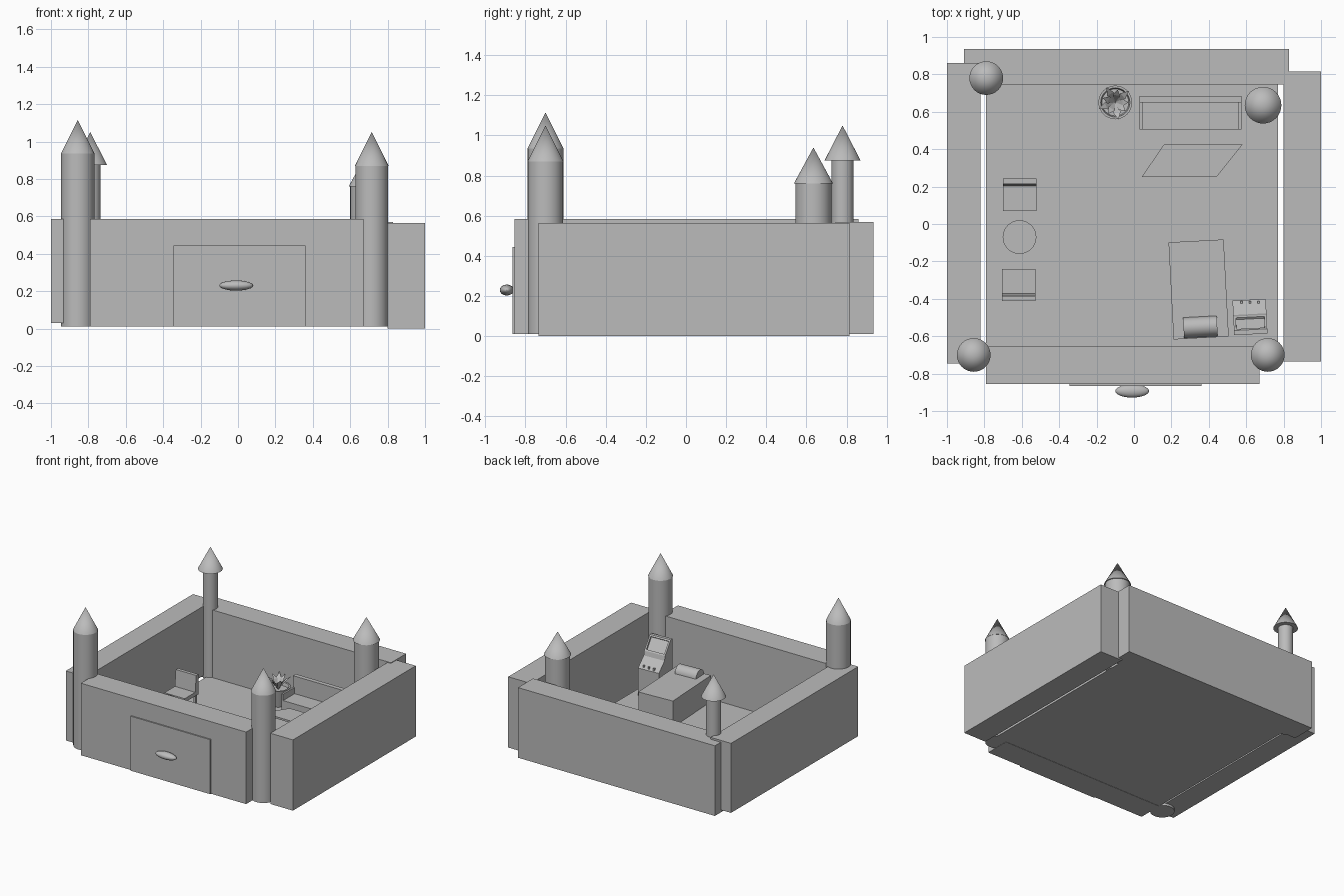
import bpy, bmesh, math
from mathutils import Matrix, Vector

if "Cube" in bpy.data.objects:
    bpy.data.objects.remove(bpy.data.objects["Cube"], do_unlink=True)

stone = bpy.data.materials.new("stone_grey")
stone.use_nodes = True
GREY = (0.5, 0.5, 0.5, 1)
stone.diffuse_color = GREY
stone.node_tree.nodes["Principled BSDF"].inputs["Base Color"].default_value = GREY


def finish(name, bm, smooth=False, turn=0):
    bmesh.ops.recalc_face_normals(bm, faces=bm.faces)
    if turn:
        mid = sum((v.co for v in bm.verts), Vector()) / len(bm.verts)
        bmesh.ops.rotate(bm, verts=bm.verts, cent=mid,
                         matrix=Matrix.Rotation(math.radians(turn), 3, "Z"))
    mesh = bpy.data.meshes.new(name)
    bm.to_mesh(mesh)
    bm.free()
    mesh.materials.append(stone)
    ob = bpy.data.objects.new(name, mesh)
    bpy.context.collection.objects.link(ob)
    if smooth:
        bpy.ops.object.select_all(action="DESELECT")
        ob.select_set(True)
        bpy.context.view_layer.objects.active = ob
        bpy.ops.object.shade_smooth_by_angle(angle=math.radians(35))
    return ob


def extruded(points, shift):
    """Closed outline pushed along a vector."""
    bm = bmesh.new()
    face = bm.faces.new([bm.verts.new(p) for p in points])
    out = bmesh.ops.extrude_face_region(bm, geom=[face])["geom"]
    moved = [g for g in out if isinstance(g, bmesh.types.BMVert)]
    bmesh.ops.translate(bm, verts=moved, vec=shift)
    if not face.is_valid or len(bm.faces) < len(points) + 2:
        bmesh.ops.holes_fill(bm, edges=bm.edges)
    return bm


def box(name, x, y, z, turn=0):
    outline = [(x[i], y[j], z[0]) for i, j in ((0, 0), (1, 0), (1, 1), (0, 1))]
    return finish(name, extruded(outline, (0, 0, z[1] - z[0])), turn=turn)


def lathe(name, x, y, profile, sides=32):
    """Spin (radius, height) pairs about a vertical axis."""
    bm = bmesh.new()
    verts = [bm.verts.new((x + r, y, z)) for r, z in profile]
    edges = [bm.edges.new(pair) for pair in zip(verts, verts[1:])]
    bmesh.ops.spin(bm, geom=verts + edges, cent=(x, y, 0), axis=(0, 0, 1),
                   angle=math.tau, steps=sides)
    bmesh.ops.remove_doubles(bm, verts=bm.verts, dist=0.0005)
    return finish(name, bm, smooth=True)


# Floor and walls
box("floor", (-0.79, 0.77), (-0.70, 0.76), (0.012, 0.03))
box("front_wall", (-0.79, 0.67), (-0.855, -0.655), (0.01, 0.585))
box("back_wall", (-0.91, 0.83), (0.745, 0.935), (0.01, 0.57))
box("right_wall", (-1, -0.82), (-0.745, 0.86), (0.03, 0.585))
box("left_wall", (0.80, 1), (-0.735, 0.815), (0, 0.565))

# Door and oval knob
box("door", (-0.345, 0.36), (-0.865, -0.85), (0.01, 0.445))
bm = bmesh.new()
bmesh.ops.create_uvsphere(bm, u_segments=32, v_segments=16, radius=1)
bmesh.ops.scale(bm, verts=bm.verts, vec=(0.09, 0.035, 0.027))
bmesh.ops.translate(bm, verts=bm.verts, vec=(-0.01, -0.893, 0.23))
finish("door_knob", bm, smooth=True)

# Corner towers: position, shaft radius, roof radius, eave height, tip height
for name, x, y, shaft, roof, eave, tip in (
        ("front_right_tower", -0.857, -0.70, 0.089, 0.09, 0.935, 1.115),
        ("front_left_tower", 0.715, -0.70, 0.088, 0.09, 0.87, 1.05),
        ("back_right_tower", -0.79, 0.78, 0.055, 0.09, 0.875, 1.05),
        ("back_left_tower", 0.69, 0.635, 0.09, 0.098, 0.76, 0.94)):
    lathe(name, x, y, [(0, 0.012), (shaft, 0.012), (shaft, eave),
                       (roof, eave), (0, tip)])


def legs(name, corners, top):
    for n, (x, y) in enumerate(corners):
        box(f"{name}_leg_{n + 1}", (x - 0.008, x + 0.008), (y - 0.008, y + 0.008),
            (0.03, top))


# Two chairs facing each other across a round table
for name, x, front, way in (("back_chair", -0.61, 0.07, 1),
                            ("front_chair", -0.617, -0.24, -1)):
    def span(a, b):
        return sorted((front + way * a, front + way * b))
    box(name + "_seat", (x - 0.09, x + 0.09), span(0, 0.15), (0.15, 0.18))
    bm = extruded([(x - 0.09, front + way * a, z) for a, z in
                   ((0.13, 0.15), (0.145, 0.31), (0.172, 0.31), (0.172, 0.15))],
                  (0.18, 0, 0))
    finish(name + "_back", bm)
    legs(name, [(x + s * 0.075, front + way * d) for s in (-1, 1)
                for d in (0.015, 0.155)], 0.16)
lathe("round_table", -0.612, -0.07, [(0, 0.03), (0.05, 0.03), (0.05, 0.04),
      (0.015, 0.045), (0.015, 0.185), (0.09, 0.185), (0.09, 0.205), (0, 0.205)])

# Sofa
box("sofa_seat", (0.04, 0.565), (0.505, 0.65), (0.05, 0.15))
box("sofa_back", (0.03, 0.575), (0.65, 0.685), (0.03, 0.29))
for side, x in (("right", 0.03), ("left", 0.56)):
    box("sofa_arm_" + side, (x, x + 0.015), (0.505, 0.66), (0.03, 0.2))

# Slanted coffee table
table = [(0.04, 0.25), (0.44, 0.25), (0.58, 0.425), (0.16, 0.425)]
finish("coffee_table_top", extruded([(x, y, 0.135) for x, y in table], (0, 0, 0.015)))
legs("coffee_table", [(0.31 + (x - 0.31) * 0.88, 0.337 + (y - 0.337) * 0.85)
                      for x, y in table], 0.14)

# Potted plant with pointed leaves
PX, PY = -0.10, 0.65
lathe("plant_pot", PX, PY, [(0, 0.03), (0.06, 0.03), (0.09, 0.17),
                            (0.078, 0.17), (0.072, 0.145), (0, 0.145)])
bm = bmesh.new()
for i in range(9):
    a = math.tau * i / 9
    out, side = Vector((math.cos(a), math.sin(a), 0)), Vector((-math.sin(a), math.cos(a), 0))
    reach = 0.095 if i % 2 else 0.07
    base = Vector((PX, PY, 0.145))
    mid = base + out * reach * 0.55 + Vector((0, 0, 0.07))
    tip = base + out * reach + Vector((0, 0, 0.1))
    b, l, r, t = [bm.verts.new(p) for p in (base, mid + side * 0.02, mid - side * 0.02, tip)]
    bm.faces.new((b, l, r))
    bm.faces.new((l, t, r))
finish("plant_leaves", bm)

# Bed with half-round pillow
box("bed", (0.198, 0.493), (-0.61, -0.09), (0.03, 0.24), turn=3)
arc = [(0.265, -0.55 + 0.055 * math.cos(math.pi * i / 16),
        0.235 + 0.06 * math.sin(math.pi * i / 16)) for i in range(17)]
finish("pillow", extruded(arc, (0.18, 0, 0)), smooth=True, turn=3)

# Cabinet with sloped desk and recessed screen
side = [(-0.405, 0.03), (-0.405, 0.25), (-0.482, 0.32), (-0.49, 0.355),
        (-0.565, 0.455), (-0.59, 0.455), (-0.59, 0.03)]
bm = extruded([(0.532, y, z) for y, z in side], (0.178, 0, 0))
bmesh.ops.recalc_face_normals(bm, faces=bm.faces)
screen = [f for f in bm.faces if f.normal.y > 0.5 and f.calc_center_median().z > 0.39]
bmesh.ops.inset_region(bm, faces=screen, thickness=0.018, depth=0)
bmesh.ops.inset_region(bm, faces=screen, thickness=0.001, depth=-0.012)
finish("cabinet", bm, turn=3)
for n in range(3):
    x = 0.575 + 0.045 * n
    box(f"cabinet_button_{n + 1}", (x - 0.006, x + 0.006), (-0.425, -0.413), (0.25, 0.275))
